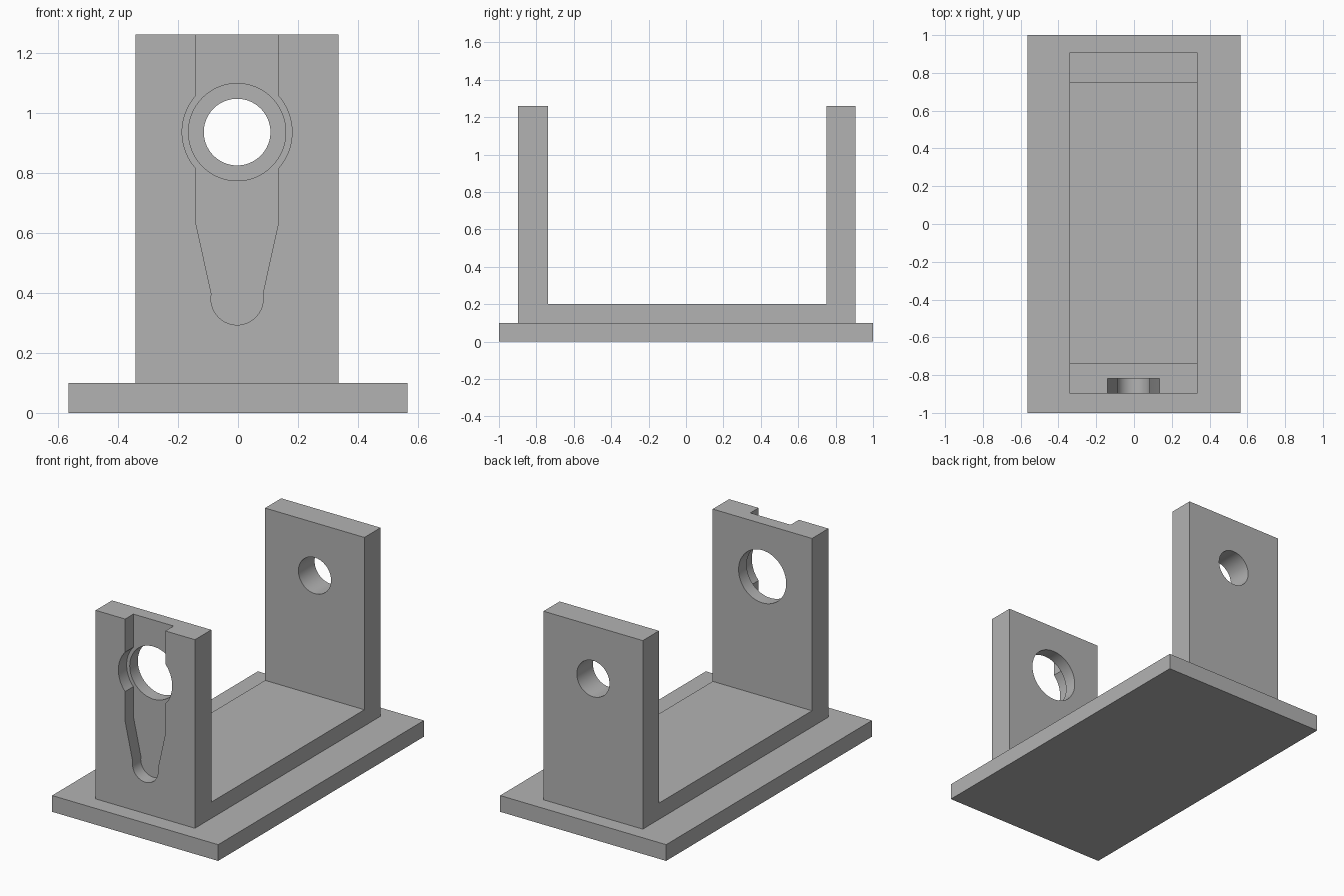
import bpy
import bmesh
from math import sin, cos, pi, asin, sqrt
from mathutils import Vector

cube = bpy.data.objects.get("Cube")
if cube:
    bpy.data.objects.remove(cube, do_unlink=True)

# Material
grey = bpy.data.materials.new("plain grey")
grey.use_nodes = True
colour = (0.45, 0.45, 0.45, 1)
grey.diffuse_color = colour
grey.node_tree.nodes["Principled BSDF"].inputs["Base Color"].default_value = colour


def prism(name, outline, direction):
    """Extrude a closed outline of 3D points along a direction."""
    bm = bmesh.new()
    face = bm.faces.new([bm.verts.new(p) for p in outline])
    moved = bmesh.ops.extrude_face_region(bm, geom=[face])["geom"]
    verts = [v for v in moved if isinstance(v, bmesh.types.BMVert)]
    bmesh.ops.translate(bm, verts=verts, vec=Vector(direction))
    bmesh.ops.recalc_face_normals(bm, faces=bm.faces)
    mesh = bpy.data.meshes.new(name)
    bm.to_mesh(mesh)
    bm.free()
    mesh.materials.append(grey)
    obj = bpy.data.objects.new(name, mesh)
    bpy.context.collection.objects.link(obj)
    return obj


def arc(cx, cz, r, start, end, steps):
    angles = [start + (end - start) * i / steps for i in range(steps + 1)]
    return [(cx + r * cos(a), cz + r * sin(a)) for a in angles]


def cut(target, cutter):
    mod = target.modifiers.new("cut", "BOOLEAN")
    mod.operation = "DIFFERENCE"
    mod.solver = "EXACT"
    mod.object = cutter
    bpy.context.view_layer.objects.active = target
    bpy.ops.object.modifier_apply(modifier=mod.name)
    bpy.data.objects.remove(cutter, do_unlink=True)


# Base plate
W, T = 0.565, 0.10
prism("base_plate", [(-W, -1, 0), (W, -1, 0), (W, 1, 0), (-W, 1, 0)], (0, 0, T))

# U-shaped bracket: floor strip with two uprights
CX, HALF, TOP, FLOOR = -0.003, 0.338, 1.26, 0.20
FRONT, FRONT_IN, BACK_IN, BACK = -0.897, -0.738, 0.75, 0.907
profile = [(FRONT, T), (BACK, T), (BACK, TOP), (BACK_IN, TOP),
           (BACK_IN, FLOOR), (FRONT_IN, FLOOR), (FRONT_IN, TOP), (FRONT, TOP)]
bracket = prism("u_bracket", [(CX - HALF, y, z) for y, z in profile], (2 * HALF, 0, 0))

# Keyhole recess in the front upright: right half outline, then mirrored
HOLE_Z, SLOT, RING, TIP, TIP_Z = 0.935, 0.137, 0.183, 0.087, 0.38
swing = pi / 2 - asin(SLOT / RING)
tilt = 0.19
half = [(SLOT, TOP + 0.1)]
half += arc(0, HOLE_Z, RING, swing, -swing, 24)
half += [(SLOT, 0.63)]
half += arc(0, TIP_Z, TIP, tilt, -pi / 2, 16)
outline = half + [(-x, z) for x, z in reversed(half[:-1])]
DEPTH = 0.08
recess = prism("recess_cutter", [(CX + x, FRONT - 0.1, z) for x, z in outline],
               (0, 0.1 + DEPTH, 0))
cut(bracket, recess)

# Round holes: large in the front upright, small in the back one
for radius, y in ((0.162, FRONT), (0.111, BACK_IN)):
    ring = arc(CX, HOLE_Z, radius, 0, 2 * pi, 64)[:-1]
    hole = prism("hole_cutter", [(x, y - 0.1, z) for x, z in ring], (0, 0.4, 0))
    cut(bracket, hole)

# Smooth hole walls, sharp edges elsewhere
bpy.ops.object.select_all(action="DESELECT")
bracket.select_set(True)
bpy.context.view_layer.objects.active = bracket
bpy.ops.object.shade_smooth_by_angle(angle=0.4)
